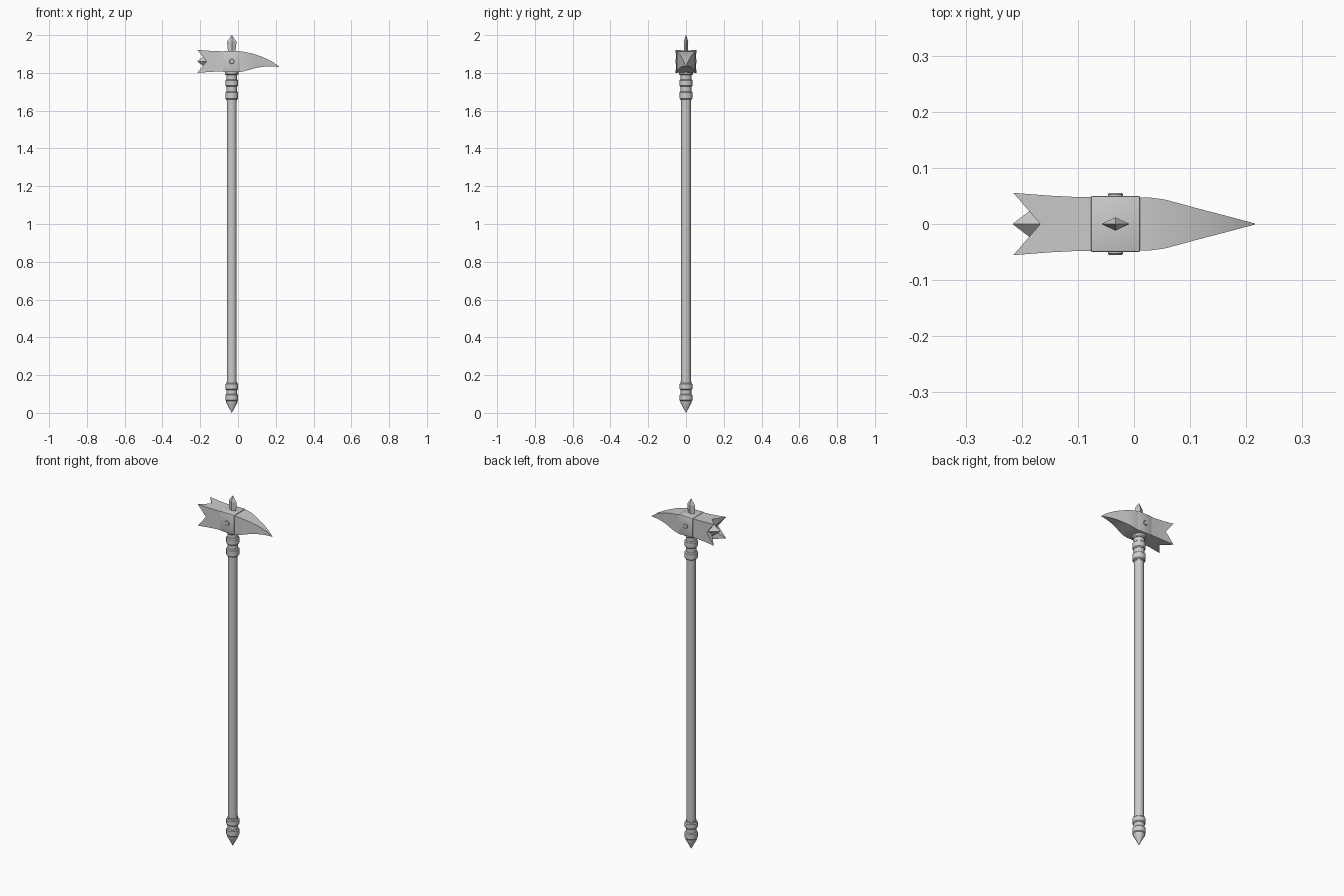
import bpy, bmesh, math
from mathutils import Matrix

if "Cube" in bpy.data.objects:
    bpy.data.objects.remove(bpy.data.objects["Cube"])

CX = -0.033   # shaft axis
HZ = 1.861    # head centre height


def finish(name, bm, smooth=True):
    bmesh.ops.remove_doubles(bm, verts=bm.verts, dist=1e-5)
    bmesh.ops.recalc_face_normals(bm, faces=bm.faces)
    me = bpy.data.meshes.new(name)
    bm.to_mesh(me)
    bm.free()
    ob = bpy.data.objects.new(name, me)
    bpy.context.collection.objects.link(ob)
    if smooth:
        bpy.ops.object.select_all(action='DESELECT')
        ob.select_set(True)
        bpy.context.view_layer.objects.active = ob
        bpy.ops.object.shade_smooth_by_angle(angle=math.radians(30))
    return ob


def loft(bm, rings):
    """Skin a list of equal-length rings of points, returning the vertex rings."""
    vs = [[bm.verts.new(p) for p in r] for r in rings]
    for a, b in zip(vs, vs[1:]):
        n = len(a)
        for i in range(n):
            bm.faces.new((a[i], a[(i + 1) % n], b[(i + 1) % n], b[i]))
    return vs


def lathe(name, profile, n=24):
    bm = bmesh.new()
    rings = [[(CX + r * math.cos(2 * math.pi * i / n), r * math.sin(2 * math.pi * i / n), z)
              for i in range(n)] for r, z in profile]
    vs = loft(bm, rings)
    bm.faces.new(vs[0])
    bm.faces.new(vs[-1])
    return finish(name, bm)


def band(name, z0, z1, r=0.034, b=0.005):
    lathe(name, [(r - b, z0), (r, z0 + b), (r, z1 - b), (r - b, z1)])


# Shaft and its collars
lathe("shaft", [(0.0255, 0.07), (0.0255, 1.82)])
lathe("lower_sleeve", [(0.028, 0.08), (0.028, 0.165)])
lathe("upper_sleeve", [(0.028, 1.655), (0.028, 1.815)])
band("lower_band_1", 0.062, 0.100)
band("lower_band_2", 0.122, 0.157)
band("upper_band_1", 1.660, 1.702)
band("upper_band_2", 1.727, 1.766)
band("head_flange", 1.788, 1.815, 0.036)

# Pointed foot
lathe("butt_spike", [(0.0005, 0.0), (0.030, 0.055), (0.030, 0.068)])

# Central block
bm = bmesh.new()
bmesh.ops.create_cube(bm, size=1, matrix=Matrix.Translation((CX, 0, HZ))
                      @ Matrix.Diagonal((0.088, 0.1, 0.112, 1)))
bmesh.ops.bevel(bm, geom=bm.edges[:], offset=0.003, segments=2, profile=0.5, affect='EDGES')
finish("head_block", bm)

# Rivet through the block, one head on each side
for side, label in ((-1, "front"), (1, "back")):
    bm = bmesh.new()
    rings = [[(CX + r * math.cos(math.pi * i / 8), side * y, HZ + r * math.sin(math.pi * i / 8))
              for i in range(16)] for r, y in ((0.0135, 0.045), (0.0135, 0.0525), (0.011, 0.055))]
    bm.faces.new(loft(bm, rings)[-1])
    finish("rivet_" + label, bm)

# Flat diamond top spike
bm = bmesh.new()
rings = [[(CX + w, 0, z), (CX, t, z), (CX - w, 0, z), (CX, -t, z)]
         for w, t, z in ((0.019, 0.010, 1.905), (0.025, 0.012, 1.965), (0.0003, 0.0003, 2.0))]
bm.faces.new(loft(bm, rings)[-1])
finish("top_spike", bm, False)

# Curved beak: rectangular section tapering to a drooping point
bm = bmesh.new()
sections = [(0.0, 0.048, 1.803, 1.914), (0.03, 0.047, 1.808, 1.912),
            (0.055, 0.0435, 1.815, 1.907), (0.08, 0.037, 1.822, 1.901),
            (0.105, 0.030, 1.828, 1.893), (0.13, 0.0235, 1.832, 1.884),
            (0.155, 0.017, 1.834, 1.873), (0.185, 0.009, 1.834, 1.857),
            (0.216, 0.0008, 1.831, 1.834)]
vs = loft(bm, [[(x, -y, a), (x, y, a), (x, y, b), (x, -y, b)] for x, y, a, b in sections])
bm.faces.new(vs[0])
bm.faces.new(vs[-1])
finish("beak", bm)

# Flared hammer with four corner prongs cut by V notches
bm = bmesh.new()
square = [(-1, -1), (0, -1), (1, -1), (1, 0), (1, 1), (0, 1), (-1, 1), (-1, 0)]
rings = [[(x, a * y, HZ + b * h) for a, b in square]
         for x, y, h in ((-0.07, 0.0475, 0.053), (-0.11, 0.0485, 0.054), (-0.15, 0.0505, 0.056))]
rings.append([(-0.215, 0.0555, 0.061) if a * b else (-0.167, 0.0515, 0.057) for a, b in square])
rings[-1] = [(x, a * y, HZ + b * h) for (x, y, h), (a, b) in zip(rings[-1], square)]
vs = loft(bm, rings)
bm.faces.new(vs[0])
centre = bm.verts.new((-0.157, 0, HZ))
for i in range(8):
    bm.faces.new((vs[-1][i], vs[-1][(i + 1) % 8], centre))
finish("hammer_prongs", bm, False)

# Pyramid spike in the middle of the hammer face
bm = bmesh.new()
base = [bm.verts.new((-0.162, a * 0.042, HZ + b * 0.042)) for a, b in ((1, 0), (0, 1), (-1, 0), (0, -1))]
tip = bm.verts.new((-0.2165, 0, HZ))
bm.faces.new(base)
for i in range(4):
    bm.faces.new((base[i], base[(i + 1) % 4], tip))
finish("hammer_centre_spike", bm, False)
